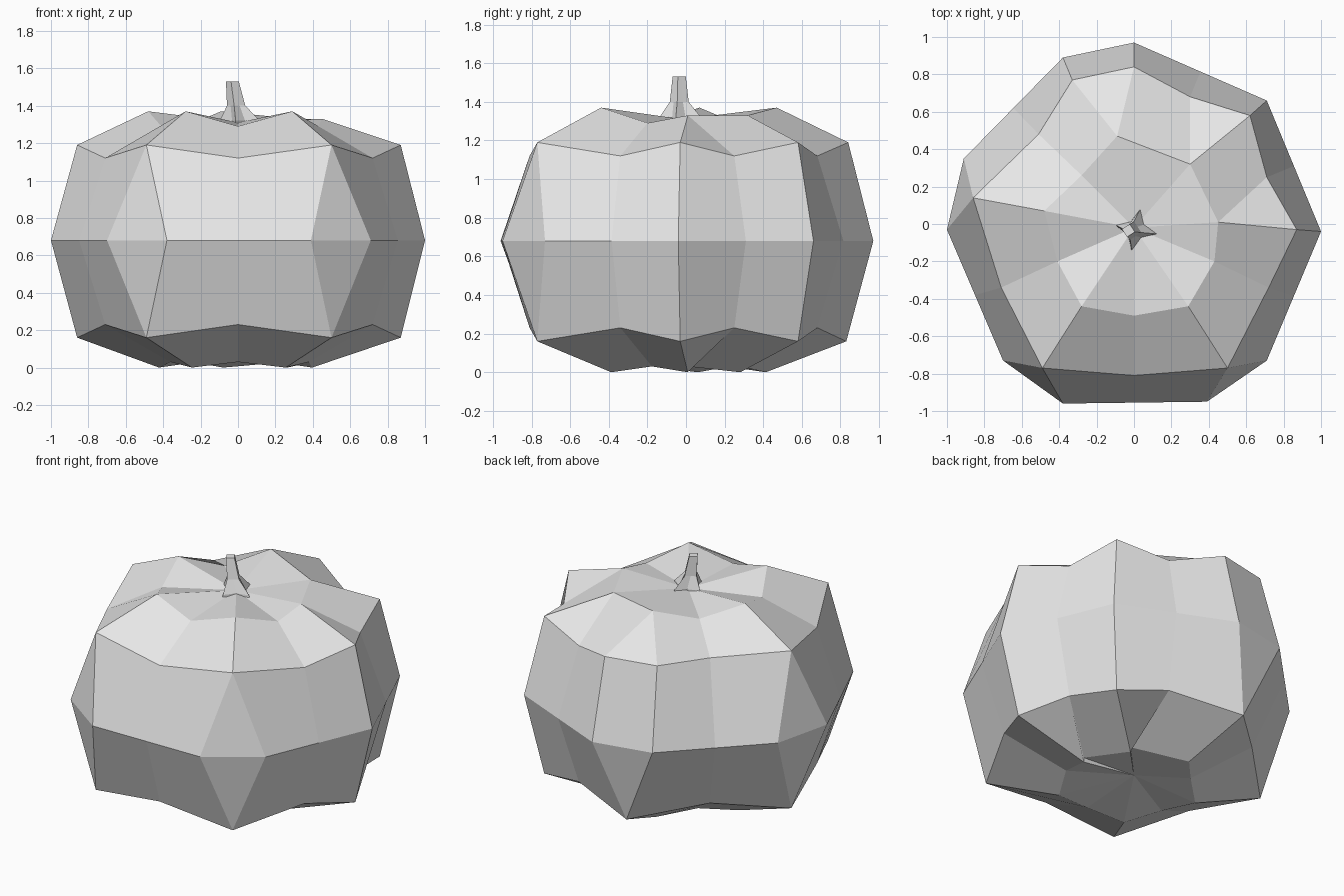
import bpy, bmesh, math
from mathutils import Vector

old = bpy.data.objects.get("Cube")
if old:
    bpy.data.objects.remove(old, do_unlink=True)

grey = bpy.data.materials.new("light_grey")
grey.use_nodes = True
colour = (0.8, 0.8, 0.8, 1)
grey.diffuse_color = colour
grey.node_tree.nodes["Principled BSDF"].inputs["Base Color"].default_value = colour


def loft(name, rings, bottom_tip=None, top_tip=None):
    """Join equal-length rings, listed from bottom to top, into one closed flat-shaded mesh."""
    bm = bmesh.new()
    loops = [[bm.verts.new(point) for point in ring] for ring in rings]
    count = len(loops[0])
    for low, high in zip(loops, loops[1:]):
        for i in range(count):
            j = (i + 1) % count
            bm.faces.new((low[i], low[j], high[j], high[i]))
    for loop, tip in ((loops[0], bottom_tip), (loops[-1], top_tip)):
        if tip is None:
            bm.faces.new(loop)
        else:
            centre = bm.verts.new(tip)
            for i in range(count):
                bm.faces.new((loop[i], loop[(i + 1) % count], centre))
    # Shared corners collapse into single points
    bmesh.ops.remove_doubles(bm, verts=bm.verts, dist=0.001)
    bmesh.ops.recalc_face_normals(bm, faces=bm.faces)
    mesh = bpy.data.meshes.new(name)
    bm.to_mesh(mesh)
    bm.free()
    mesh.materials.append(grey)
    obj = bpy.data.objects.new(name, mesh)
    bpy.context.collection.objects.link(obj)
    return obj


# Lobed body: each column is a rib or a groove, counter-clockwise from the front
columns = []


def rib(shoulder, crown, crown_z, waists, foot=None):
    for waist in waists:
        columns.append(dict(groove=False, shoulder=shoulder, crown=crown,
                            crown_z=crown_z, waist=waist, foot=foot or shoulder))


def groove(shoulder, crown, crown_z=1.29, shoulder_z=1.12):
    columns.append(dict(groove=True, shoulder=shoulder, crown=crown, crown_z=crown_z,
                        shoulder_z=shoulder_z, waist=None, foot=shoulder))


back_foot = (-.15, .83)
back_crown = (-.09, .47)
side_crown = (.45, .01)
corner_crown = (.3, .32)

rib((-.49, -.77), (-.28, -.44), 1.37, [(-.7, -.73), (-.38, -.96)])
groove((0, -.81), (0, -.49))
rib((.5, -.77), (.29, -.44), 1.37, [(.39, -.95), (.71, -.73)])
groove((.72, -.34), (.43, -.2))
rib((.87, -.03), side_crown, 1.33, [(1, -.04)])
groove((.71, .25), side_crown, crown_z=1.33)
rib((.62, .58), corner_crown, 1.33, [(.71, .66)])
groove((.3, .68), corner_crown, crown_z=1.33)
rib((0, .84), back_crown, 1.37, [(0, .97)], back_foot)
rib((-.33, .77), back_crown, 1.37, [(-.38, .89)], back_foot)
groove((-.51, .48), (-.28, .26), shoulder_z=1.18)
rib((-.86, .14), (-.48, .07), 1.37, [(-.91, .35), (-1, -.03)])
groove((-.71, -.34), (-.41, -.2))

# Grooves vanish at the waist, halfway between their neighbours
for i, column in enumerate(columns):
    if column["groove"]:
        before = Vector(columns[i - 1]["waist"])
        after = Vector(columns[(i + 1) % len(columns)]["waist"])
        column["waist"] = (before + after) / 2


def ring(key, height, scale=1):
    return [(c[key][0] * scale, c[key][1] * scale, height(c)) for c in columns]


body = loft("pumpkin_body", [
    ring("crown", lambda c: 0.03 if c["groove"] else 0, 0.88),
    ring("foot", lambda c: 0.23 if c["groove"] else 0.16),
    ring("waist", lambda c: 0.68),
    ring("shoulder", lambda c: c.get("shoulder_z", 1.19)),
    ring("crown", lambda c: c["crown_z"]),
], bottom_tip=(0, 0, 0.06), top_tip=(0, -.02, 1.31))


# Stem: a flared star base narrowing to a slim, slightly leaning stalk
def star(x, y, z, corner, notch):
    points = []
    for i in range(8):
        radius = notch if i % 2 else corner
        angle = math.radians(45 * i - 12)
        points.append((x + radius * math.cos(angle), y + radius * math.sin(angle), z))
    return points


stem = loft("stem", [
    star(.01, -.03, 1.29, .12, .05),
    star(.01, -.03, 1.32, .11, .05),
    star(-.01, -.035, 1.4, .05, .035),
    star(-.03, -.035, 1.53, .035, .025),
])
